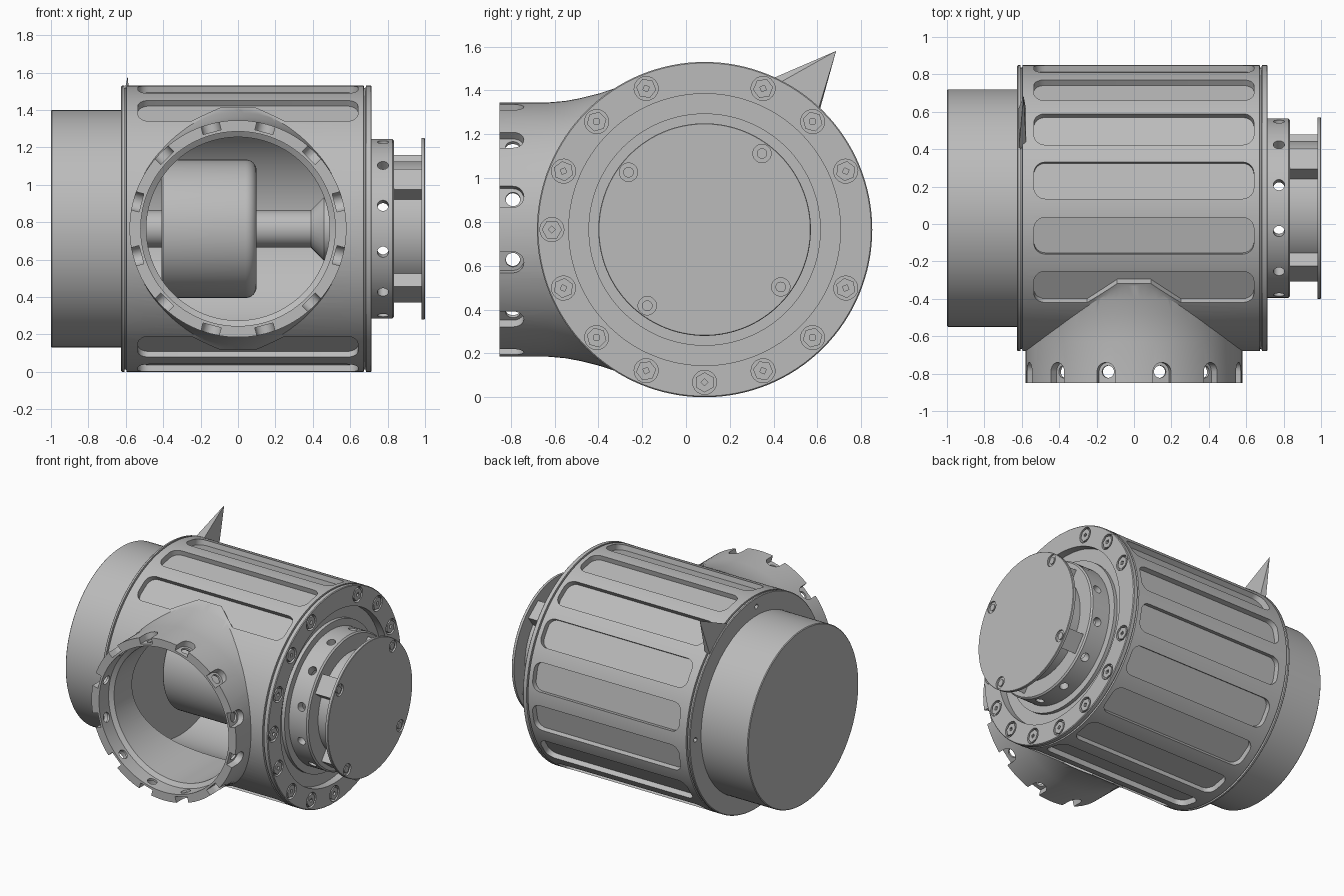
import bpy, bmesh
from math import sin, cos, pi, radians
from mathutils import Matrix, Vector

if "Cube" in bpy.data.objects:
    bpy.data.objects.remove(bpy.data.objects["Cube"])

grey = bpy.data.materials.new("grey_metal")
grey.use_nodes = True
colour = (0.5, 0.5, 0.5, 1)
grey.diffuse_color = colour
grey.node_tree.nodes["Principled BSDF"].inputs["Base Color"].default_value = colour

CY, CZ = 0.085, 0.765


def frame(px, py, pz, origin):
    m = Matrix((px, py, pz)).transposed().to_4x4()
    m.translation = origin
    return m


# Local z runs along the barrel (+x) or out of the front port (-y)
BARREL = frame((0, 1, 0), (0, 0, 1), (1, 0, 0), (0, CY, CZ))
PORT = frame((1, 0, 0), (0, 0, 1), (0, -1, 0), (0, 0, CZ))
# Prism frame: outline x along the axis, extrusion outward
OUT = frame((0, 0, 1), (0, -1, 0), (1, 0, 0), (0, 0, 0))


def turn(base, angle):
    return base @ Matrix.Rotation(radians(angle), 4, "Z")


def finish(bm, name):
    bmesh.ops.recalc_face_normals(bm, faces=bm.faces)
    me = bpy.data.meshes.new(name)
    bm.to_mesh(me)
    bm.free()
    me.materials.append(grey)
    ob = bpy.data.objects.new(name, me)
    bpy.context.collection.objects.link(ob)
    return ob


def lathe(name, points, base, segs=128, closed=False):
    bm = bmesh.new()
    vs = [bm.verts.new((r, 0, a)) for r, a in points]
    pairs = list(zip(vs, vs[1:])) + ([(vs[-1], vs[0])] if closed else [])
    edges = [bm.edges.new(p) for p in pairs]
    bmesh.ops.spin(bm, geom=vs + edges, axis=(0, 0, 1), cent=(0, 0, 0),
                   angle=2 * pi, steps=segs, use_merge=True)
    bmesh.ops.remove_doubles(bm, verts=bm.verts, dist=0.0001)
    bm.transform(base)
    return finish(bm, name)


def prisms(name, items):
    """Each item is (outline, start, end, matrix)."""
    bm = bmesh.new()
    for outline, h0, h1, m in items:
        low = [bm.verts.new(m @ Vector((x, y, h0))) for x, y in outline]
        top = [bm.verts.new(m @ Vector((x, y, h1))) for x, y in outline]
        bm.faces.new(low[::-1])
        bm.faces.new(top)
        n = len(low)
        for i in range(n):
            j = (i + 1) % n
            bm.faces.new((low[i], low[j], top[j], top[i]))
    return finish(bm, name)


def arc(cx, cy, r, a0, a1, n):
    return [(cx + r * cos(radians(a0 + (a1 - a0) * i / n)),
             cy + r * sin(radians(a0 + (a1 - a0) * i / n))) for i in range(n + 1)]


def circle(cx, cy, r, n=20):
    return arc(cx, cy, r, 0, 360, n)[:-1]


def rounded(cx, w, h, r):
    out = []
    for k, (sx, sy) in enumerate(((1, 1), (-1, 1), (-1, -1), (1, -1))):
        out += arc(cx + sx * (w - r), sy * (h - r), r, 90 * k, 90 * k + 90, 6)
    return out


def combine(target, tool, op="DIFFERENCE"):
    mod = target.modifiers.new("cut", "BOOLEAN")
    mod.operation, mod.solver, mod.object = op, "EXACT", tool
    bpy.context.view_layer.objects.active = target
    bpy.ops.object.modifier_apply(modifier=mod.name)
    bpy.data.objects.remove(tool)


# Barrel with seams near both ends and a recessed right end
def seam(x):
    return [(0.765, x - 0.006), (0.752, x - 0.004), (0.752, x + 0.004), (0.765, x + 0.006)]


body = lathe("barrel_body", [(0, -0.625), (0.76, -0.625), (0.765, -0.62)] + seam(-0.602)
             + seam(0.678) + [(0.765, 0.71), (0.76, 0.715), (0.62, 0.715), (0.62, 0.66),
                              (0.53, 0.66), (0.53, 0.685), (0, 0.685)], BARREL)

# Flared front port
port = lathe("port", [(0, 0.3), (0.65, 0.3), (0.643, 0.33), (0.62, 0.4), (0.6, 0.48),
                      (0.587, 0.55), (0.58, 0.63), (0.58, 0.85), (0, 0.85)], PORT)
combine(body, port, "UNION")
combine(body, lathe("bore", [(0, -0.52), (0.6, -0.52), (0.6, 0.56), (0, 0.56)], BARREL))
combine(body, lathe("port_bore", [(0, 0.1), (0.49, 0.1), (0.49, 0.72), (0.52, 0.74),
                                  (0.52, 0.9), (0, 0.9)], PORT))

# Long slots round the barrel; the two by the port have a raised step
slots = []
for k in range(16):
    ang = 11.25 + 22.5 * k
    if abs(ang - 180) < 45:
        continue
    outline = rounded(0.053, 0.588, 0.1, 0.06)
    if abs(ang - 180) < 60:
        outline = (outline[:21] + [(-0.25, -0.1), (-0.09, 0.025), (0.09, 0.025), (0.25, -0.1)]
                   + outline[21:])
        if ang > 180:
            outline = [(x, -y) for x, y in outline]
    slots.append((outline, 0.722, 0.82, turn(BARREL, ang) @ OUT))
combine(body, prisms("slots", slots))

# Arched notches and holes round the port rim
notch = [(0.9, -0.05), (0.9, 0.05)] + arc(0.79, 0, 0.05, 90, 270, 10)
port_turns = [turn(PORT, 15 + 30 * k) @ OUT for k in range(12)]
combine(body, prisms("notches", [(notch, 0.535, 0.65, m) for m in port_turns]))
combine(body, prisms("rim_holes", [(circle(0.79, 0, 0.033), 0.45, 0.65, m) for m in port_turns]))

# Bolt recesses on the right end, small holes on the left flange
bolt_turns = [turn(BARREL, 22.5 * k) for k in range(16) if k not in (0, 4)]
combine(body, prisms("bolt_recesses", [(circle(0.697, 0, 0.055), 0.69, 0.75, m) for m in bolt_turns]
                     + [(circle(0.7, 0, 0.018, 12), -0.65, -0.6, turn(BARREL, 90 * k))
                        for k in range(4)]))
bolts = prisms("flange_bolts", [(circle(0.697, 0, 0.046, 6), 0.68, 0.714, m) for m in bolt_turns])
combine(bolts, prisms("sockets", [(circle(0.697, 0, 0.016, 4), 0.7, 0.75, m) for m in bolt_turns]))

# Left drum
drum = lathe("left_drum", [(0, -1), (0.63, -1), (0.635, -0.995), (0.635, -0.6), (0, -0.6)], BARREL)

# Hollow neck with radial holes
neck = lathe("right_neck", [(0, 0.67), (0.48, 0.67), (0.48, 0.825), (0.47, 0.835), (0, 0.835)], BARREL)
combine(neck, lathe("neck_bore", [(0, 0.69), (0.42, 0.69), (0.42, 0.815), (0, 0.815)], BARREL))
combine(neck, prisms("neck_holes", [(circle(0.775, 0, 0.03), 0.38, 0.55,
                                     turn(BARREL, 15 + 30 * k) @ OUT) for k in range(12)]))

# Hub, posts and outer disc
hub = lathe("hub_core", [(0, 0.82), (0.36, 0.82), (0.36, 0.985), (0, 0.985)], BARREL, 64)
disc_turns = [turn(BARREL, 53 + 90 * k) for k in range(4)]
post = [(0.33, -0.07), (0.44, -0.07), (0.44, 0.07), (0.33, 0.07)]
posts = prisms("hub_posts", [(post, 0.82, 0.985, m) for m in disc_turns])
disc = lathe("outer_disc", [(0, 0.98), (0.485, 0.98), (0.485, 0.997), (0.482, 1), (0, 1)], BARREL)
combine(disc, prisms("counterbores", [(circle(0.435, 0, 0.042, 24), 0.988, 1.05, m)
                                      for m in disc_turns]))
screws = prisms("disc_screws", [(circle(0.435, 0, 0.024), 0.98, 0.996, m) for m in disc_turns])

# Piston and rod inside the barrel
piston = lathe("piston", [(0, -0.41), (0.36, -0.41), (0.37, -0.4)]
               + [(r, a) for a, r in arc(0.04, 0.31, 0.06, 90, 0, 8)] + [(0, 0.1)], BARREL, 96)
rod = lathe("piston_rod", [(0, -0.54), (0.1, -0.54), (0.1, 0.39), (0.17, 0.46),
                           (0.17, 0.58), (0, 0.58)], BARREL, 32)

# Thin pointed fin on the back of the left flange
bm = bmesh.new()
fin_points = [(-0.62, 0.36, 1.44), (-0.575, 0.4, 1.42), (-0.62, 0.61, 1.31),
              (-0.575, 0.6, 1.3), (-0.59, 0.685, 1.58)]
bmesh.ops.convex_hull(bm, input=[bm.verts.new(p) for p in fin_points])
fin = finish(bm, "pointed_fin")

# Smooth round surfaces, keep edges sharp
bpy.ops.object.select_all(action="DESELECT")
for ob in (body, bolts, drum, neck, hub, posts, disc, screws, piston, rod, fin):
    ob.select_set(True)
bpy.context.view_layer.objects.active = body
bpy.ops.object.shade_smooth_by_angle(angle=radians(30))
